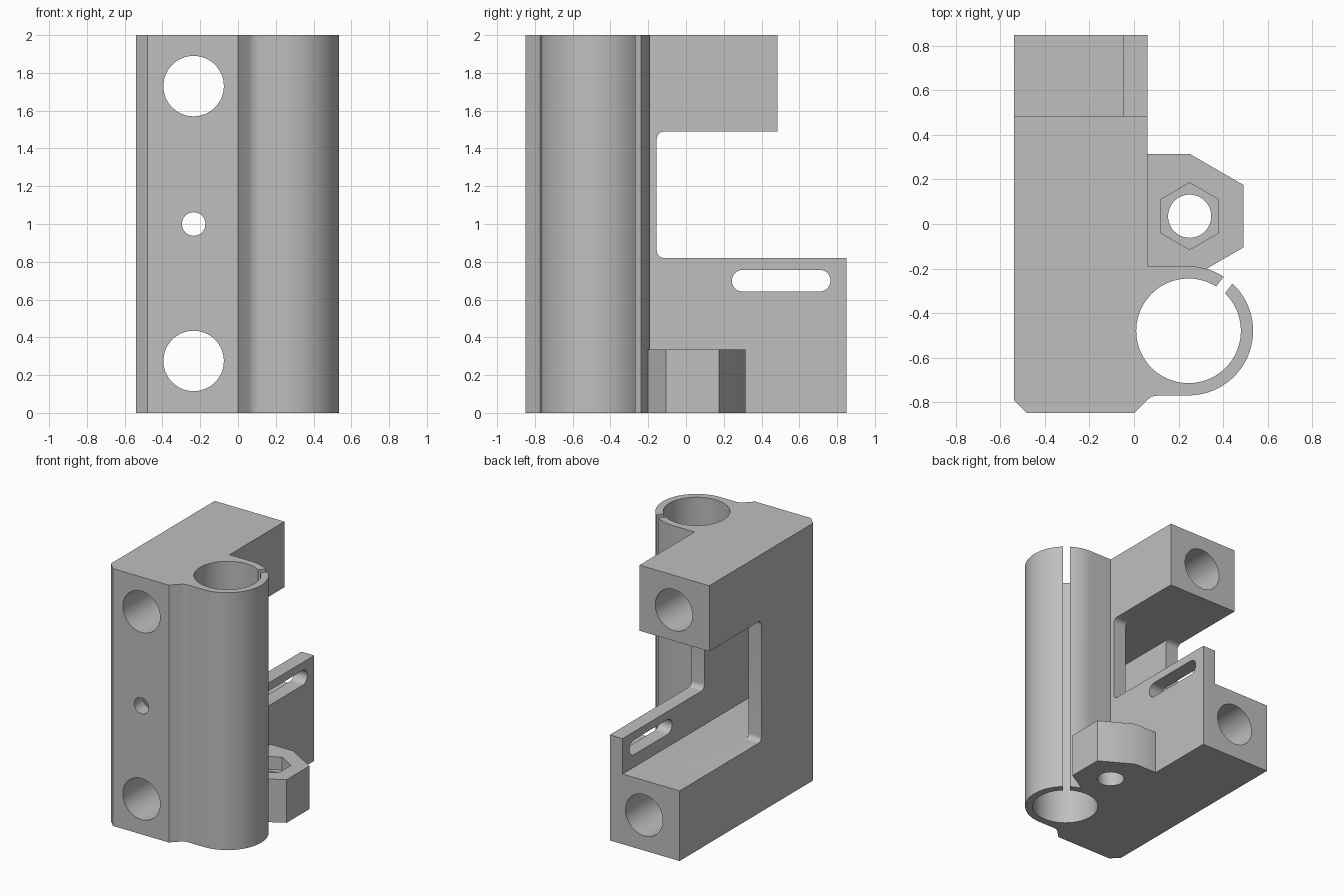
import bpy
from math import cos, sin, pi, radians
from mathutils import Matrix, Vector

cube = bpy.data.objects.get("Cube")
if cube:
    bpy.data.objects.remove(cube, do_unlink=True)

grey = bpy.data.materials.new("plain grey")
grey.use_nodes = True
tone = (0.52, 0.52, 0.52, 1)
grey.diffuse_color = tone
grey.node_tree.nodes["Principled BSDF"].inputs["Base Color"].default_value = tone

# Prism axes: each maps a 2D profile point and an extrusion distance to 3D
AXES = {
    "z": lambda u, v, w: (u, v, w),
    "x": lambda u, v, w: (w, u, v),
    "y": lambda u, v, w: (u, w, v),
}


def prism(name, profile, low, high, axis="z"):
    """Extrude a closed 2D profile between two distances along an axis."""
    place = AXES[axis]
    n = len(profile)
    verts = [place(u, v, w) for w in (low, high) for u, v in profile]
    faces = [tuple(reversed(range(n))), tuple(range(n, 2 * n))]
    faces += [(i, (i + 1) % n, (i + 1) % n + n, i + n) for i in range(n)]
    mesh = bpy.data.meshes.new(name)
    mesh.from_pydata(verts, [], faces)
    if axis == "y":
        mesh.flip_normals()
    mesh.materials.append(grey)
    obj = bpy.data.objects.new(name, mesh)
    bpy.context.collection.objects.link(obj)
    return obj


def arc(cx, cy, r, start, end, steps):
    angles = [radians(start + (end - start) * i / steps) for i in range(steps + 1)]
    return [(cx + r * cos(a), cy + r * sin(a)) for a in angles]


def circle(cx, cy, r, sides=64, turn=0):
    return arc(cx, cy, r, turn, turn + 360, sides)[:-1]


def rect(u0, u1, v0, v1):
    return [(u0, v0), (u1, v0), (u1, v1), (u0, v1)]


def window(y0, y1, z0, z1, r=0.04):
    """Rectangle whose two inner corners are rounded."""
    return ([(y1, z0), (y1, z1)] + arc(y0 + r, z1 - r, r, 90, 180, 8)
            + arc(y0 + r, z0 + r, r, 180, 270, 8))


def combine(target, tool, operation="DIFFERENCE"):
    mod = target.modifiers.new(tool.name, "BOOLEAN")
    mod.operation = operation
    mod.solver = "EXACT"
    mod.object = tool
    bpy.context.view_layer.objects.active = target
    bpy.ops.object.modifier_apply(modifier=mod.name)
    bpy.data.objects.remove(tool, do_unlink=True)


# Main dimensions
LEFT, RIGHT, BACK = -0.54, 0.06, 0.85
INNER_L, INNER_R = -0.43, -0.05
FLOOR, CEILING, RIM, WEB = 0.545, 1.49, 0.82, -0.155
BX, BY = 0.245, -0.48
NX, NY = 0.25, 0.035
ROD_X = -0.235

# Block and bearing sleeve share one plan outline
outline = [(LEFT, BACK), (LEFT, -0.79), (-0.48, -0.85), (0, -0.85),
           (RIGHT, -0.79), (0.08, -0.775), (0.11, -0.77)]
outline += arc(BX, BY, 0.29, -90, 90, 40)
outline += [(RIGHT, -0.19), (RIGHT, BACK)]
body = prism("carriage_end_bracket", outline, 0, 2)

# Nut holder: hexagon filled out towards the block
hexagon = circle(NX, NY, 0.28, 6, 30)
holder = [hexagon[5], hexagon[0], hexagon[1], (0, 0.315), (0, -0.22),
          (0.2, -0.22), hexagon[4]]
combine(body, prism("nut_holder", holder, 0, 0.335), "UNION")

# Shortened upper arm, side windows and the deep inner pocket
cutters = [
    prism("arm_step", rect(0.485, 1, 1.1, 2.1), -0.7, 0.2, "x"),
    prism("right_window", window(WEB, 1, FLOOR, CEILING), -0.7, INNER_R, "x"),
    prism("plate_window", window(WEB, 1, RIM, CEILING), -0.1, 0.2, "x"),
    prism("pocket", rect(INNER_L, INNER_R, -0.74, 0.1), FLOOR, CEILING),
]

# Rod holes, adjuster hole and plate slot
for z in (0.275, 1.73):
    cutters.append(prism("rod_hole", circle(ROD_X, z, 0.16), -1, 1, "y"))
cutters.append(prism("adjuster_hole", circle(ROD_X, 1, 0.0625, 32), -1, -0.6, "y"))
slot = arc(0.7075, 0.7, 0.0575, -90, 90, 16) + arc(0.3, 0.7, 0.0575, 90, 270, 16)
cutters.append(prism("plate_slot", slot, -0.15, 0.2, "x"))

# Bearing bore and its clamping slit
cutters.append(prism("bore", circle(BX, BY, 0.235, 80), -0.1, 2.1))
slit = prism("slit", rect(0.2, 0.34, -0.025, 0.025), -0.1, 2.1)
slit.data.transform(Matrix.Translation(Vector((BX, BY, 0)))
                    @ Matrix.Rotation(radians(52), 4, "Z"))
cutters.append(slit)

# Nut recess and screw hole
cutters.append(prism("nut_recess", circle(NX, NY, 0.15, 6, 30), 0.235, 0.5))
cutters.append(prism("screw_hole", circle(NX, NY, 0.097, 48), -0.1, 0.5))

for cutter in cutters:
    combine(body, cutter)

# Smooth round walls, crisp edges
bpy.ops.object.select_all(action="DESELECT")
body.select_set(True)
bpy.context.view_layer.objects.active = body
bpy.ops.object.shade_smooth_by_angle(angle=radians(30))
